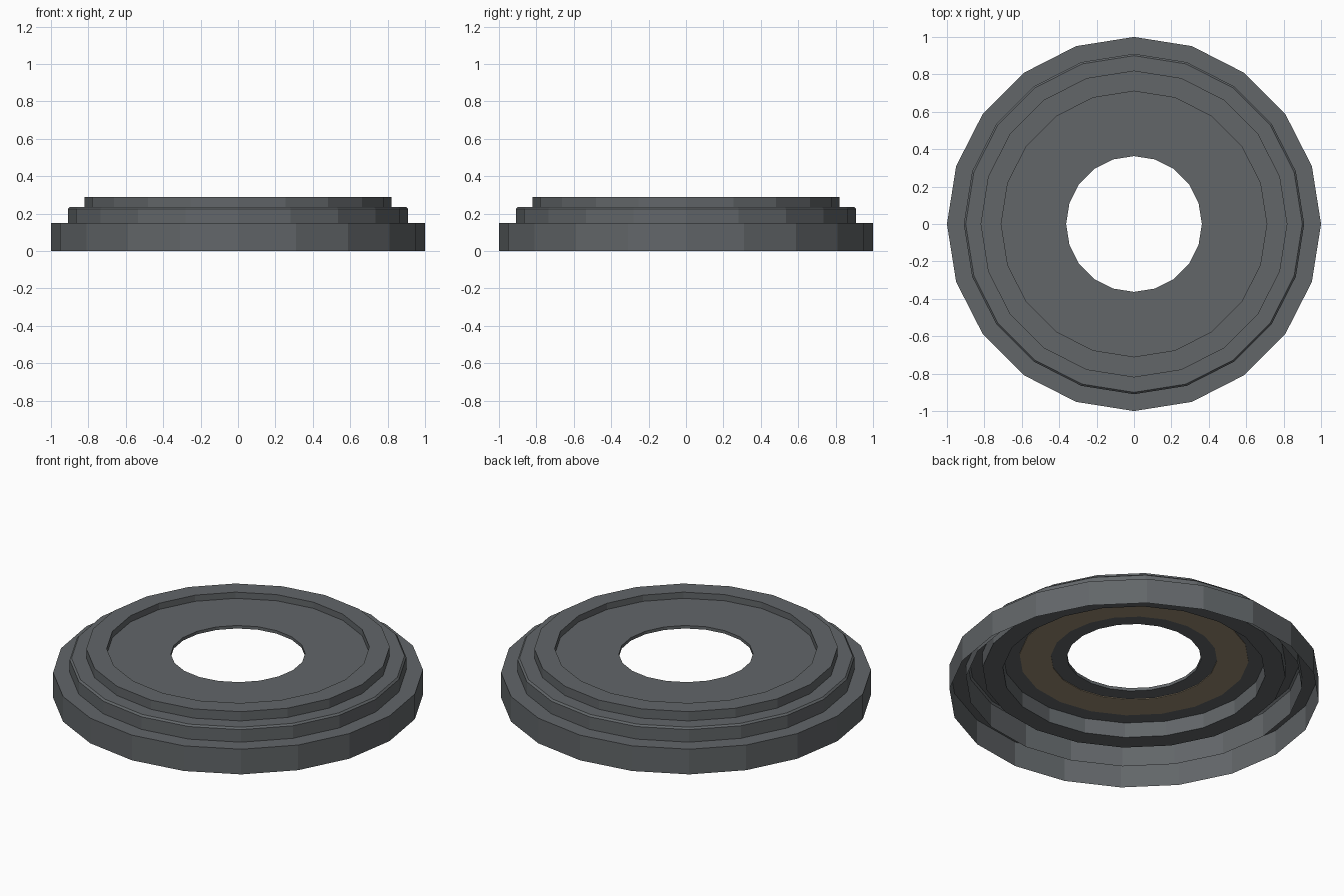
import bpy, bmesh, math

if "Cube" in bpy.data.objects:
    bpy.data.objects.remove(bpy.data.objects["Cube"])

SIDES = 20


def material(name, rgb):
    m = bpy.data.materials.new(name)
    m.diffuse_color = (*rgb, 1)
    m.use_nodes = True
    m.node_tree.nodes["Principled BSDF"].inputs["Base Color"].default_value = m.diffuse_color
    return m


grey = material("dark_grey", (0.122, 0.133, 0.141))
tan = material("tan_brown", (0.33, 0.26, 0.17))


def lathe(name, profile, mat, closed=False):
    """Spin an (r, z) profile round the z axis as a flat-faced 20-gon."""
    bm = bmesh.new()
    rings = []
    for r, z in profile:
        rings.append([bm.verts.new((r * math.cos(2 * math.pi * i / SIDES),
                                    r * math.sin(2 * math.pi * i / SIDES), z))
                      for i in range(SIDES)])
    pairs = list(zip(rings, rings[1:]))
    if closed:
        pairs.append((rings[-1], rings[0]))
    for a, b in pairs:
        for i in range(SIDES):
            j = (i + 1) % SIDES
            bm.faces.new((a[i], a[j], b[j], b[i]))
    me = bpy.data.meshes.new(name)
    bm.to_mesh(me)
    bm.free()
    me.materials.append(mat)
    ob = bpy.data.objects.new(name, me)
    bpy.context.collection.objects.link(ob)
    return ob


# wide outer skirt, open underneath
lathe("outer_skirt", [(1, 0), (1, 0.15), (0.91, 0.15)], grey)
# middle step with a small chamfer, its wall running down inside the skirt
lathe("middle_step", [(0.91, 0.08), (0.91, 0.225), (0.90, 0.235), (0.82, 0.235)], grey)
# raised solid rim
lathe("top_rim", [(0.82, 0.145), (0.82, 0.29), (0.71, 0.29), (0.71, 0.145)], grey, True)
# recessed plate with the central hole
lathe("centre_plate", [(0.71, 0.235), (0.71, 0.253), (0.363, 0.253), (0.363, 0.235)], grey, True)
# tan ring under the plate
lathe("underside_ring", [(0.62, 0.235), (0.62, 0.231), (0.45, 0.231), (0.45, 0.235)][::-1], tan)

# outward normals
for ob in bpy.context.collection.objects:
    bm = bmesh.new()
    bm.from_mesh(ob.data)
    bmesh.ops.recalc_face_normals(bm, faces=bm.faces)
    bm.to_mesh(ob.data)
    bm.free()
